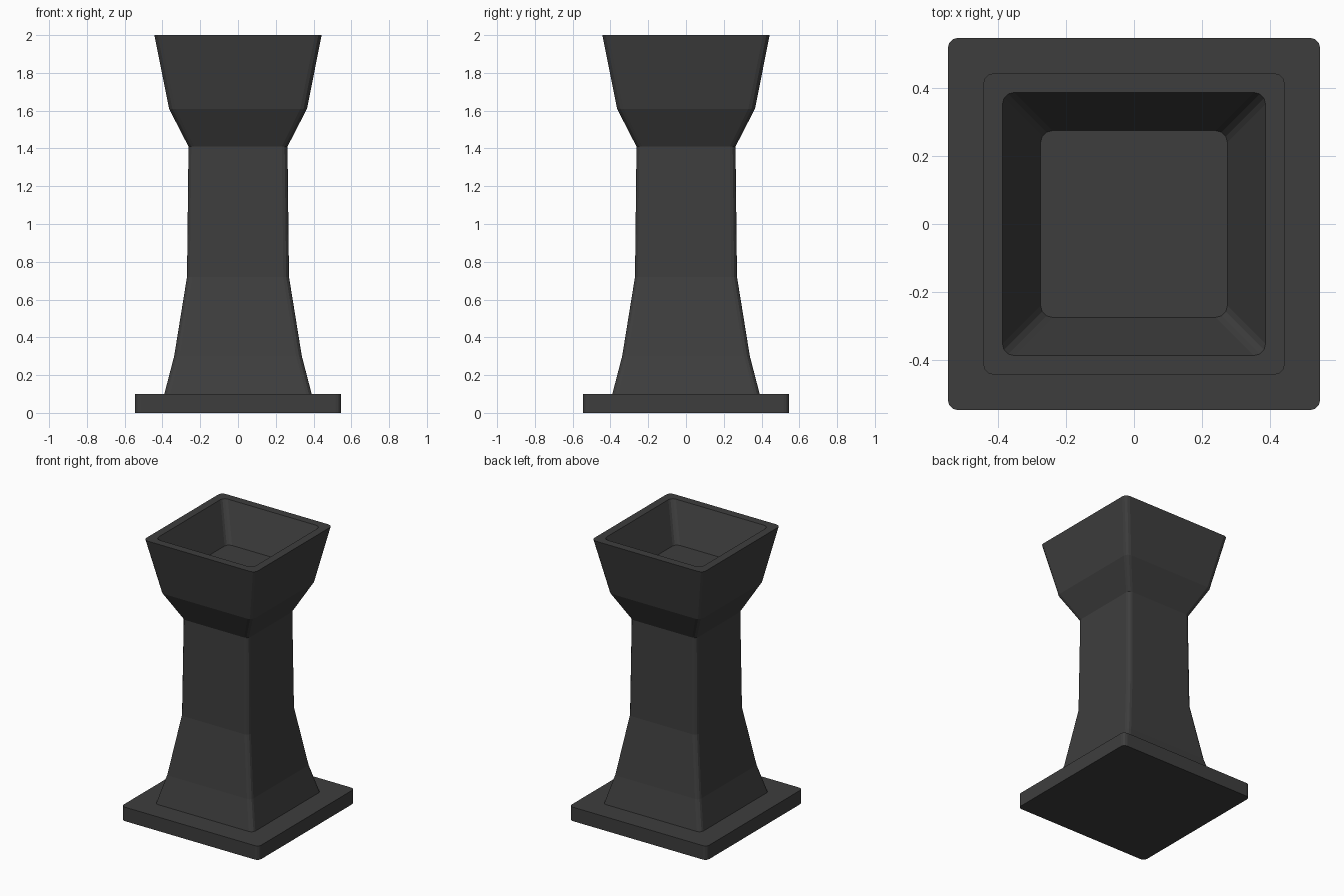
import bpy, bmesh, math

if "Cube" in bpy.data.objects:
    bpy.data.objects.remove(bpy.data.objects["Cube"])

stone = bpy.data.materials.new("dark_grey_stone")
stone.diffuse_color = (0.048, 0.048, 0.048, 1)
stone.use_nodes = True
stone.node_tree.nodes["Principled BSDF"].inputs["Base Color"].default_value = stone.diffuse_color


def ring(bm, half, z, radius, segments=3):
    """Square loop with rounded corners."""
    verts = []
    for corner in range(4):
        mid = math.radians(45 + 90 * corner)
        cx = math.copysign(half - radius, math.cos(mid))
        cy = math.copysign(half - radius, math.sin(mid))
        for i in range(segments + 1):
            a = math.radians(90 * corner + 90 * i / segments)
            verts.append(bm.verts.new((cx + radius * math.cos(a),
                                       cy + radius * math.sin(a), z)))
    return verts


def loft(name, profile):
    """Stack rounded squares (half width, height, corner radius), capped at both ends."""
    bm = bmesh.new()
    rings = [ring(bm, *p) for p in profile]
    for a, b in zip(rings, rings[1:]):
        n = len(a)
        for i in range(n):
            j = (i + 1) % n
            bm.faces.new((a[i], a[j], b[j], b[i]))
    bm.faces.new(rings[0][::-1])
    bm.faces.new(rings[-1])
    bmesh.ops.recalc_face_normals(bm, faces=bm.faces)
    mesh = bpy.data.meshes.new(name)
    bm.to_mesh(mesh)
    bm.free()
    mesh.materials.append(stone)
    obj = bpy.data.objects.new(name, mesh)
    bpy.context.collection.objects.link(obj)
    return obj


# Flat square plinth
loft("base_plate", [(0.546, 0, 0.03), (0.546, 0.1, 0.03)])

# Flared pedestal, neck and bowl; the last two rings form the recess in the top
loft("pedestal_bowl", [
    (0.39, 0.1, 0.03),
    (0.338, 0.3, 0.03),
    (0.27, 0.72, 0.03),
    (0.262, 1.41, 0.03),
    (0.365, 1.61, 0.035),
    (0.443, 2.0, 0.035),
    (0.386, 2.0, 0.035),
    (0.274, 1.74, 0.035),
])
